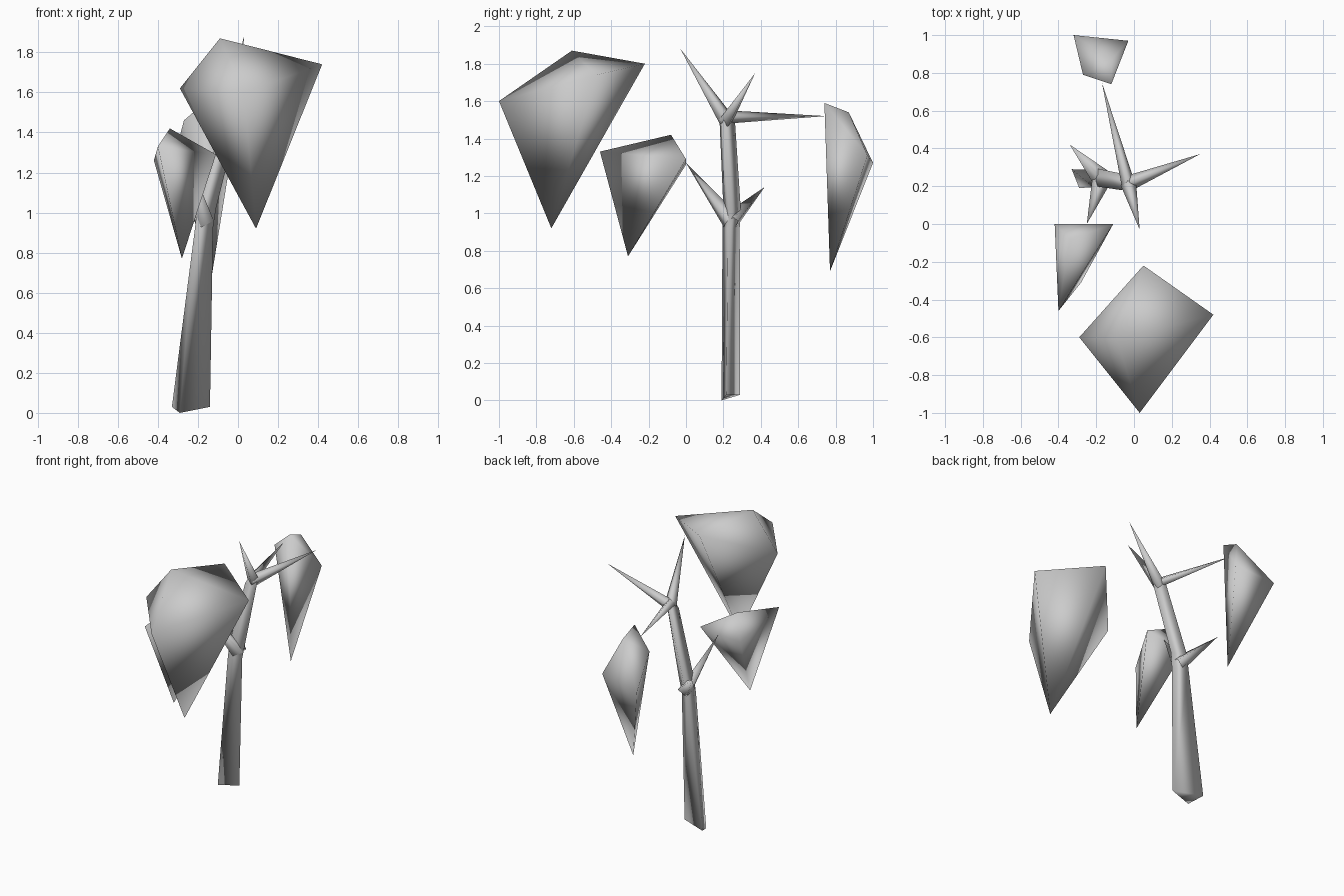
import bpy, bmesh, math
from mathutils import Vector

if "Cube" in bpy.data.objects:
    bpy.data.objects.remove(bpy.data.objects["Cube"])


def finish(name, bm):
    bmesh.ops.recalc_face_normals(bm, faces=bm.faces)
    me = bpy.data.meshes.new(name)
    bm.to_mesh(me)
    bm.free()
    me.shade_smooth()
    ob = bpy.data.objects.new(name, me)
    bpy.context.collection.objects.link(ob)
    return ob


def hull(name, points):
    bm = bmesh.new()
    for p in points:
        bm.verts.new(p)
    bmesh.ops.convex_hull(bm, input=bm.verts)
    loose = [v for v in bm.verts if not v.link_faces]
    bmesh.ops.delete(bm, geom=loose, context='VERTS')
    return finish(name, bm)


def loft(name, rings):
    # closed skin through matching rings
    bm = bmesh.new()
    vr = [[bm.verts.new(p) for p in ring] for ring in rings]
    n = len(vr[0])
    for a, b in zip(vr, vr[1:]):
        for i in range(n):
            j = (i + 1) % n
            bm.faces.new((a[i], a[j], b[j], b[i]))
    bm.faces.new(vr[0])
    bm.faces.new(vr[-1])
    return finish(name, bm)


def spike(name, start, tip, r, sides=4):
    # pointed faceted branch
    a, b = Vector(start), Vector(tip)
    rot = (b - a).to_track_quat('Z', 'Y')
    ring = [a + rot @ Vector((r * math.cos(t), r * math.sin(t), 0))
            for t in (2 * math.pi * i / sides for i in range(sides))]
    bm = bmesh.new()
    vs = [bm.verts.new(p) for p in ring]
    top = bm.verts.new(b)
    for i in range(sides):
        bm.faces.new((vs[i], vs[(i + 1) % sides], top))
    return finish(name, bm)


# Three-sided trunk bending at the lower fork and running to the upper fork
loft("trunk", [
    [(-.33, .29, .03), (-.29, .19, 0), (-.14, .215, .03)],
    [(-.21, .287, .92), (-.215, .195, .92), (-.125, .225, .92)],
    [(-.19, .293, 1.02), (-.205, .20, 1.02), (-.11, .235, 1.02)],
    [(-.045, .262, 1.49), (-.07, .18, 1.48), (.008, .20, 1.49)],
    [(-.03, .225, 1.55), (-.035, .205, 1.55), (-.02, .21, 1.55)],
])

# Pointed branches
lower = (-.17, .24, .96)
upper = (-.03, .215, 1.5)
for i, (root, tip, r) in enumerate([
        (lower, (-.25, 0, 1.27), .052),
        (lower, (-.34, .42, 1.14), .054),
        (upper, (.03, -.03, 1.88), .042),
        (upper, (.35, .37, 1.75), .042),
        ((-.03, .21, 1.515), (-.17, .75, 1.52), .036)]):
    spike(f"branch_{i + 1}", root, tip, r)

# Faceted foliage clumps, each tapering to a point below
hull("foliage_large", [(-.29, -.60, 1.62), (-.09, -.61, 1.87), (.42, -.48, 1.74),
                       (.03, -1.0, 1.60), (.05, -.22, 1.80), (.09, -.72, .92)])
hull("foliage_low", [(-.42, 0, 1.26), (-.34, -.08, 1.42), (-.11, 0, 1.29),
                     (-.40, -.46, 1.33), (-.28, -.31, .77)])
hull("foliage_back", [(-.32, 1.0, 1.27), (-.03, .97, 1.31), (-.12, .74, 1.59),
                      (-.27, .79, 1.46), (-.12, .87, 1.54), (-.13, .77, .69)])
